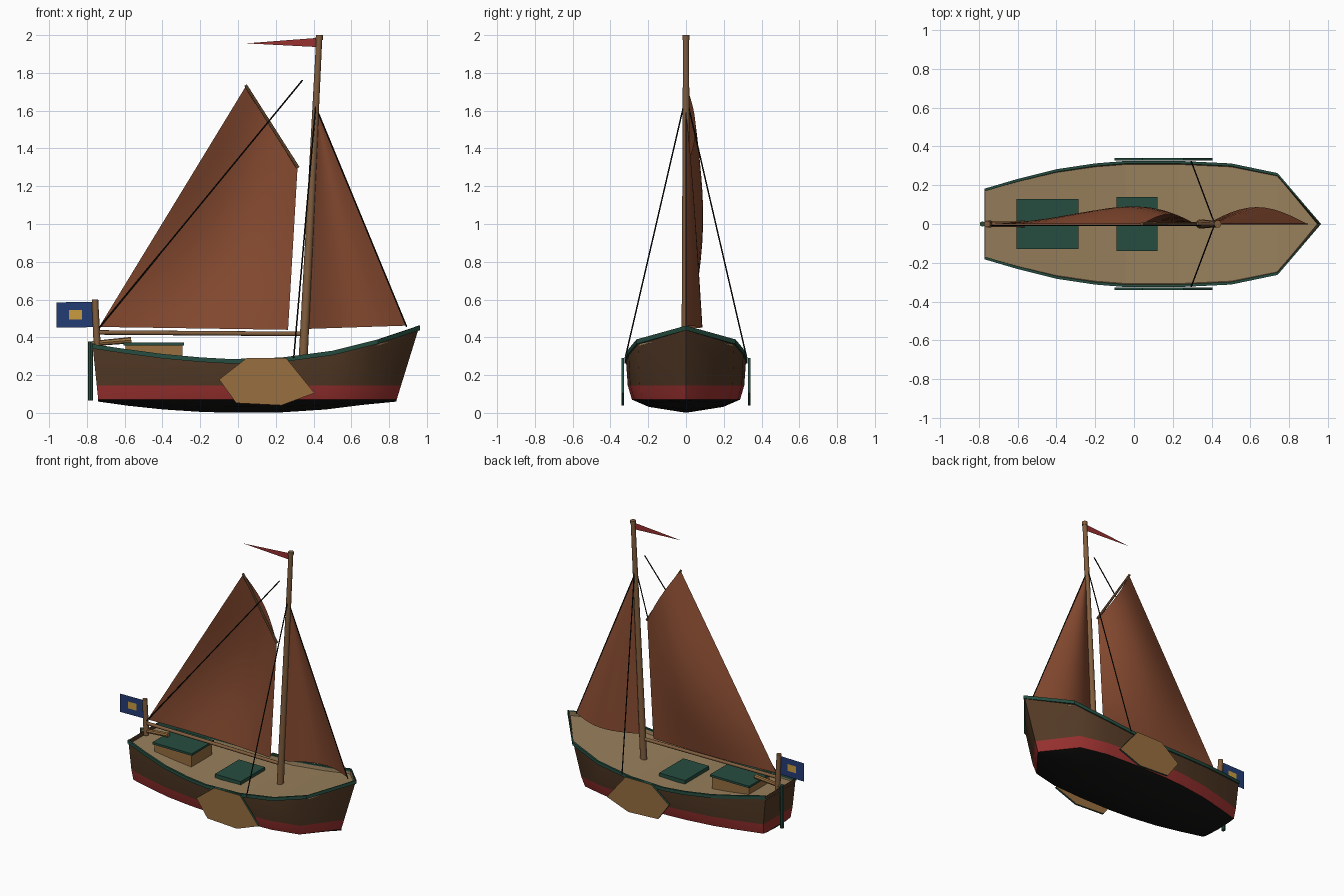
import bpy, bmesh, math
from mathutils import Vector, Matrix

if "Cube" in bpy.data.objects:
    bpy.data.objects.remove(bpy.data.objects["Cube"])


def mat(name, rgb):
    m = bpy.data.materials.new(name)
    m.diffuse_color = [(c / 255) ** 2.2 for c in rgb] + [1]
    m.use_nodes = True
    m.node_tree.nodes["Principled BSDF"].inputs["Base Color"].default_value = m.diffuse_color
    return m


BROWN = mat("hull_brown", (84, 60, 42))
RED = mat("red", (150, 52, 50))
BLACK = mat("bottom_black", (28, 27, 26))
GREEN = mat("green", (42, 78, 66))
DECK = mat("deck_tan", (150, 126, 92))
WOOD = mat("light_wood", (150, 110, 66))
SPAR = mat("spar_wood", (128, 94, 64))
SAIL = mat("sail_rust", (134, 76, 52))
ROPE = mat("rope", (24, 22, 20))
BLUE = mat("flag_blue", (40, 62, 116))
GOLD = mat("flag_gold", (200, 155, 65))


def finish(name, bm, mats, smooth=None):
    bmesh.ops.remove_doubles(bm, verts=bm.verts, dist=1e-5)
    me = bpy.data.meshes.new(name)
    bm.to_mesh(me)
    bm.free()
    for m in mats:
        me.materials.append(m)
    ob = bpy.data.objects.new(name, me)
    bpy.context.collection.objects.link(ob)
    if smooth:
        bpy.ops.object.select_all(action='DESELECT')
        bpy.context.view_layer.objects.active = ob
        ob.select_set(True)
        bpy.ops.object.shade_smooth_by_angle(angle=math.radians(smooth))
    return ob


def grid(name, rows, mats, pick=lambda i, j: 0, smooth=None, end=False):
    """Skin a list of point rows; end=True closes the first row like a transom."""
    bm = bmesh.new()
    vs = [[bm.verts.new(p) for p in r] for r in rows]
    n = len(rows[0])
    for i in range(len(rows) - 1):
        for j in range(n - 1):
            f = bm.faces.new((vs[i][j], vs[i][j + 1], vs[i + 1][j + 1], vs[i + 1][j]))
            f.material_index = pick(i, j)
    if end:
        for j in range(n // 2):
            q = [vs[0][j], vs[0][n - 1 - j], vs[0][n - 2 - j], vs[0][j + 1]]
            f = bm.faces.new(list(dict.fromkeys(q)))
            f.material_index = pick(0, j)
    return finish(name, bm, mats, smooth)


def rod(name, a, b, r1, r2, m, sides=10):
    a, b = Vector(a), Vector(b)
    bm = bmesh.new()
    rot = (b - a).to_track_quat('Z', 'Y').to_matrix().to_4x4()
    bmesh.ops.create_cone(bm, cap_ends=True, segments=sides, radius1=r1, radius2=r2,
                          depth=(b - a).length, matrix=Matrix.Translation((a + b) / 2) @ rot)
    return finish(name, bm, [m], 40)


def box(name, lo, hi, m):
    bm = bmesh.new()
    lo, hi = Vector(lo), Vector(hi)
    bmesh.ops.create_cube(bm, size=1, matrix=Matrix.Translation((lo + hi) / 2)
                          @ Matrix.Diagonal((*(hi - lo), 1)))
    return finish(name, bm, [m])


# Hull stations: x, half beam, sheer height
stations = [(-.77, .175, .36), (-.6, .225, .335), (-.4, .275, .308), (-.2, .305, .29),
            (-.04, .318, .281), (.23, .318, .289), (.5, .305, .325), (.74, .255, .385), (.96, 0, .458)]


def section(x, b, z):
    """One half of the hull section, sheer to keel."""
    keel = .06 * min(1, (abs(x - .05) / .82) ** 2)
    pts = []
    for w, h in ((1, z), (.97, .145), (.9, .07), (.62, keel + (.07 - keel) * .45), (0, keel)):
        low = 1 - max(0, (h - .07) / (z - .07))
        xx = x + low * (.03 * max(0, (-x - .3) / .47) - .12 * max(0, (x - .3) / .66))
        pts.append((xx, w * b, h))
    return pts


rows = []
for s in stations:
    half = section(*s)
    rows.append([(x, -y, z) for x, y, z in half] + half[-2::-1])
grid("hull", rows, [BROWN, RED, BLACK],
     lambda i, j: (0, 1, 2, 2, 2, 2, 1, 0)[j], smooth=45, end=True)

# Sunken deck with bulwark lining
rows = []
for x, b, z in stations:
    x = min(x, .945)
    rows.append([(x, -.98 * b, z), (x, -.965 * b, z - .03), (x, .965 * b, z - .03), (x, .98 * b, z)])
grid("deck", rows, [DECK])

# Green rail swept along the sheer
rows = []
path = [(x, -b, z) for x, b, z in stations] + [(x, b, z) for x, b, z in stations[-2::-1]]
for x, y, z in path:
    sx, sy = (.008, 0) if y == 0 else (0, math.copysign(.007, y))
    corners = ((-1, 0), (1, 0), (1, -.024), (-1, -.024), (-1, 0))
    rows.append([(x + sx * k * .5, y + sy * k, z + .004 + dz) for k, dz in corners])
grid("rail", rows, [GREEN])

# Cabin and hatch
box("cabin", (-.595, -.12, .25), (-.295, .12, .358), WOOD)
box("cabin_roof", (-.605, -.13, .357), (-.285, .13, .372), GREEN)
box("hatch", (-.09, -.14, .245), (.12, .14, .28), GREEN)

# Leeboards: wooden faces, green edges
outline = [(-.10, .177), (.045, .29), (.255, .29), (.405, .105), (.23, .04), (-.01, .052)]
for side, tag in ((-1, "front"), (1, "back")):
    bm = bmesh.new()
    face = bm.faces.new([bm.verts.new((x, side * .327, z)) for x, z in outline])
    ext = bmesh.ops.extrude_face_region(bm, geom=[face], use_keep_orig=True)
    bmesh.ops.translate(bm, vec=(0, side * .014, 0),
                        verts=[g for g in ext["geom"] if isinstance(g, bmesh.types.BMVert)])
    bmesh.ops.recalc_face_normals(bm, faces=bm.faces)
    for f in bm.faces:
        f.material_index = int(len(f.verts) == 4)
    finish("leeboard_" + tag, bm, [WOOD, GREEN])

# Rudder and tiller
rod("rudder", (-.781, 0, .065), (-.781, 0, .378), .014, .014, GREEN, 8)
rod("tiller", (-.77, 0, .367), (-.565, 0, .385), .014, .017, WOOD, 8)

# Spars
rod("mast", (.343, 0, .25), (.43, 0, 1.985), .024, .016, SPAR, 12)
rod("mast_cap", (.43, 0, 1.975), (.431, 0, 2.0), .019, .019, SPAR, 12)
rod("boom", (-.75, 0, .426), (.34, 0, .418), .012, .012, SPAR)
rod("gaff", (.04, 0, 1.735), (.318, 0, 1.297), .008, .009, SPAR, 8)
rod("flag_staff", (-.745, 0, .34), (-.757, 0, .6), .019, .017, SPAR)


# Sails: bilinear patches with a belly towards +y
def sail(name, clew, tack, head_aft, head_fore, belly, n=12):
    a, b, c, d = (Vector((x, 0, z)) for x, z in (clew, tack, head_aft, head_fore))
    rows = []
    for i in range(n + 1):
        v = i / n
        left, right = a.lerp(c, v), b.lerp(d, v)
        rows.append([left.lerp(right, j / n) + Vector((0, belly(v) * math.sin(math.pi * j / n), 0))
                     for j in range(n + 1)])
    grid(name, rows, [SAIL], smooth=60)


sail("mainsail", (-.735, .455), (.265, .44), (.045, 1.735), (.315, 1.295),
     lambda v: .02 + .03 * v + .055 * math.sin(math.pi * v))
sail("jib", (.375, .445), (.892, .462), (.42, 1.585), (.422, 1.585),
     lambda v: .087 * (1 - v) ** .8)

# Rigging
for side, tag in ((-1, "front"), (1, "back")):
    rod("shroud_" + tag, (.295, side * .322, .29), (.416, 0, 1.68), .004, .004, ROPE, 6)
rod("forestay", (.893, 0, .455), (.42, 0, 1.6), .004, .004, ROPE, 6)
rod("topping_lift", (-.735, -.008, .45), (.342, -.008, 1.762), .004, .004, ROPE, 6)

# Pennant and stern flag with a gold centre
grid("pennant", [[(.418, 0, 1.985), (.418, 0, 1.937)], [(.05, 0, 1.957), (.05, 0, 1.956)]], [RED])
grid("stern_flag", [[(x, 0, z + .015 * (x + .96)) for z in (.451, .493, .543, .585)]
                    for x in (-.96, -.895, -.825, -.765)],
     [BLUE, GOLD], lambda i, j: int(i == 1 and j == 1))
